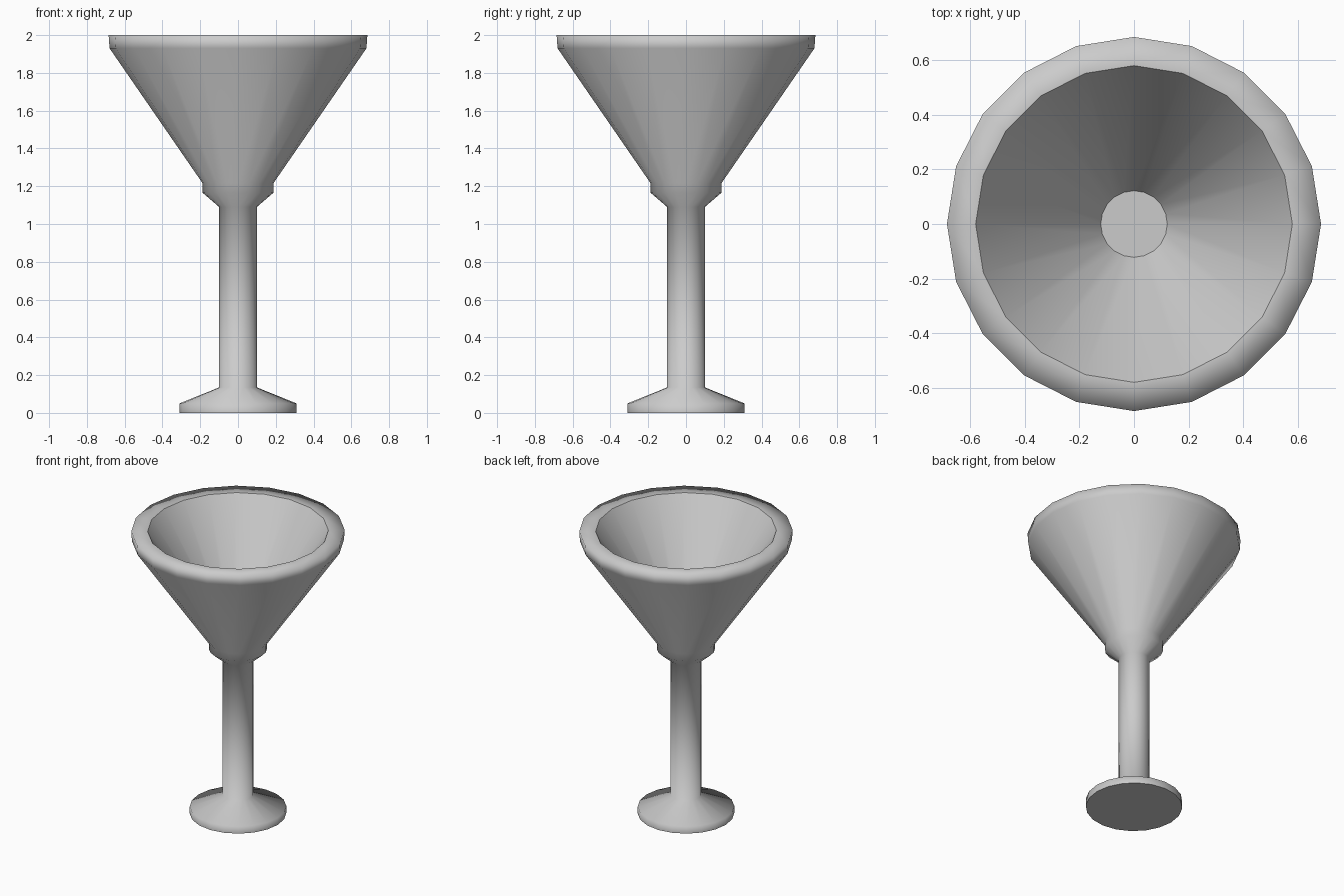
import bpy, bmesh, math

if "Cube" in bpy.data.objects:
    bpy.data.objects.remove(bpy.data.objects["Cube"])

SIDES = 20


def lathe(name, profile, sharp_rings):
    """Revolve (radius, z) points around z, capping both ends."""
    bm = bmesh.new()
    rings = []
    for r, z in profile:
        rings.append([bm.verts.new((r * math.cos(2 * math.pi * i / SIDES),
                                    r * math.sin(2 * math.pi * i / SIDES), z))
                      for i in range(SIDES)])
    for a, b in zip(rings, rings[1:]):
        for i in range(SIDES):
            j = (i + 1) % SIDES
            bm.faces.new((a[i], a[j], b[j], b[i]))
    bm.faces.new(rings[0][::-1])
    bm.faces.new(rings[-1])
    # Smooth everywhere except the chosen crisp rings
    for f in bm.faces:
        f.smooth = True
    for k in sharp_rings:
        ring = rings[k]
        for i in range(SIDES):
            bm.edges.get((ring[i], ring[(i + 1) % SIDES])).smooth = False
    mesh = bpy.data.meshes.new(name)
    bm.to_mesh(mesh)
    bm.free()
    obj = bpy.data.objects.new(name, mesh)
    bpy.context.collection.objects.link(obj)
    return obj


foot = [(0.31, 0.0), (0.31, 0.05)]
stem = [(0.10, 0.135), (0.10, 1.09)]
collar = [(0.187, 1.165), (0.187, 1.215)]
bowl_outside = [(0.68, 1.93), (0.685, 2.0)]
bowl_inside = [(0.58, 2.0), (0.122, 1.33)]

# One continuous turned glass: foot, stem, collar, bowl and its hollow
profile = foot + stem + collar + bowl_outside + bowl_inside
lathe("cocktail_glass", profile, sharp_rings=(0, 8, 9))
